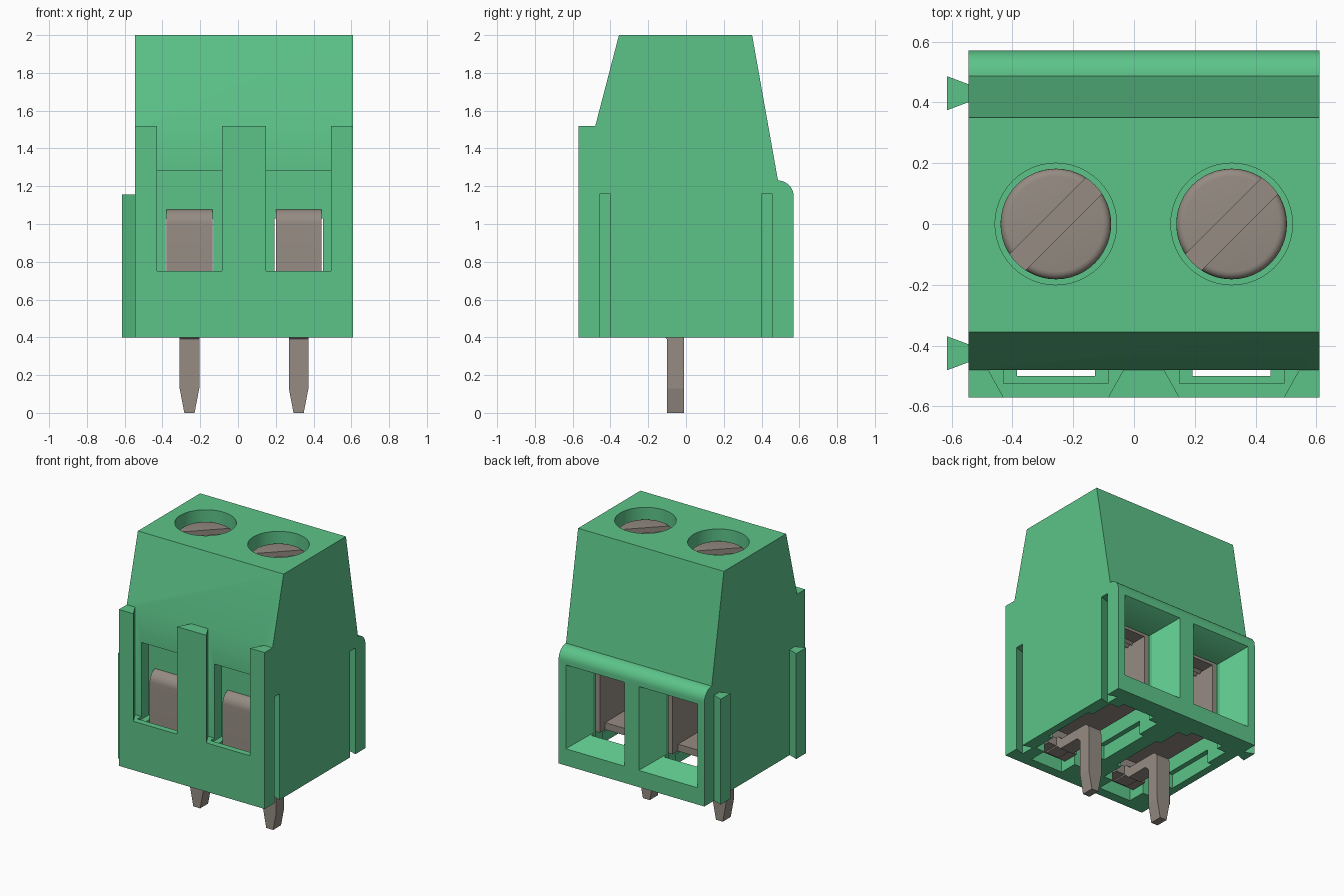
import bpy, bmesh, math
from mathutils import Matrix

old = bpy.data.objects.get("Cube")
if old:
    bpy.data.objects.remove(old, do_unlink=True)


def material(name, rgb):
    m = bpy.data.materials.new(name)
    m.use_nodes = True
    m.diffuse_color = (*rgb, 1)
    bsdf = next(n for n in m.node_tree.nodes if n.type == 'BSDF_PRINCIPLED')
    bsdf.inputs["Base Color"].default_value = (*rgb, 1)
    return m


GREEN = material("green plastic", (0.107, 0.55, 0.25))
METAL = material("warm grey metal", (0.30, 0.26, 0.225))


def finish(name, bm, mat):
    bmesh.ops.recalc_face_normals(bm, faces=bm.faces[:])
    me = bpy.data.meshes.new(name)
    bm.to_mesh(me)
    bm.free()
    me.materials.append(mat)
    ob = bpy.data.objects.new(name, me)
    bpy.context.collection.objects.link(ob)
    return ob


def prism(name, pts, axis, lo, hi, mat):
    """Extrude a 2D outline: (y, z) points along x, or (x, y) points along z."""
    def put(p, t):
        return (t, p[0], p[1]) if axis == 'x' else (p[0], p[1], t)
    bm = bmesh.new()
    a = [bm.verts.new(put(p, lo)) for p in pts]
    b = [bm.verts.new(put(p, hi)) for p in pts]
    bm.faces.new(a)
    bm.faces.new(b)
    for i in range(len(pts)):
        j = (i + 1) % len(pts)
        bm.faces.new((a[i], a[j], b[j], b[i]))
    return finish(name, bm, mat)


def box(name, x0, x1, y0, y1, z0, z1, mat):
    return prism(name, [(x0, y0), (x1, y0), (x1, y1), (x0, y1)], 'z', z0, z1, mat)


def frustum(name, c, mat):
    """Funnel narrowing from the rear face inwards."""
    bm = bmesh.new()
    rings = []
    for y, w, z0, z1 in ((0.60, 0.2515, 0.505, 1.137), (0.41, 0.128, 0.60, 1.03)):
        rings.append([bm.verts.new((c + x, y, z)) for x, z in
                      ((-w, z0), (w, z0), (w, z1), (-w, z1))])
    a, b = rings
    bm.faces.new(a)
    bm.faces.new(b)
    for i in range(4):
        j = (i + 1) % 4
        bm.faces.new((a[i], a[j], b[j], b[i]))
    return finish(name, bm, mat)


def cylinder(name, c, r, z0, z1, mat, bevel=0):
    bm = bmesh.new()
    bmesh.ops.create_cone(bm, cap_ends=True, segments=48, radius1=r, radius2=r, depth=z1 - z0,
                          matrix=Matrix.Translation((c, 0, (z0 + z1) / 2)))
    if bevel:
        rim = [e for e in bm.edges if all(v.co.z > z1 - 1e-4 for v in e.verts)]
        bmesh.ops.bevel(bm, geom=rim, offset=bevel, segments=4, profile=0.5, affect='EDGES')
    return finish(name, bm, mat)


def activate(ob):
    bpy.ops.object.select_all(action='DESELECT')
    ob.select_set(True)
    bpy.context.view_layer.objects.active = ob


def cut(ob, cutters):
    activate(ob)
    for k in cutters:
        k.hide_render = True
        m = ob.modifiers.new("cut", 'BOOLEAN')
        m.operation, m.solver, m.object = 'DIFFERENCE', 'EXACT', k
        bpy.ops.object.modifier_apply(modifier=m.name)
        bpy.data.objects.remove(k, do_unlink=True)


def smooth(ob):
    activate(ob)
    bpy.ops.object.shade_smooth_by_angle(angle=math.radians(30))


def arc(cx, cy, r, a0, a1, n):
    return [(cx + r * math.cos(math.radians(a0 + (a1 - a0) * i / n)),
             cy + r * math.sin(math.radians(a0 + (a1 - a0) * i / n))) for i in range(n + 1)]


POLES = {"left": 0.321, "right": -0.257}

# Housing shell with its rounded rear shoulder
outline = [(-0.57, 0.4), (-0.57, 1.52), (-0.48, 1.52), (-0.355, 2.0), (0.35, 2.0)]
outline += arc(0.487, 1.147, 0.083, 90, 0, 12) + [(0.57, 0.4)]
housing = prism("housing", outline, 'x', -0.545, 0.61, GREEN)

cutters = []
for side, c in POLES.items():
    # Dovetail channel in the front
    cutters.append(prism("channel_cutter", [(c + x, y) for x, y in (
        (-0.155, -0.60), (-0.172, -0.57), (-0.222, -0.48),
        (0.222, -0.48), (0.172, -0.57), (0.155, -0.60))], 'z', 0.75, 1.6, GREEN))
    # Front window, ledge step and tunnel through to the rear
    cutters.append(box("window_cutter", c - 0.172, c + 0.172, -0.62, -0.40, 0.75, 1.28, GREEN))
    cutters.append(box("ledge_cutter", c - 0.172, c + 0.172, -0.525, -0.40, 0.73, 0.8, GREEN))
    cutters.append(box("tunnel_cutter", c - 0.128, c + 0.128, -0.50, 0.43, 0.35, 1.03, GREEN))
    # Chamber for the metal clamp, open underneath
    cutters.append(box("chamber_cutter", c - 0.2, c + 0.2, -0.37, 0.38, 0.33, 1.12, GREEN))
    cutters.append(box("notch_cutter", c - 0.235, c + 0.235, -0.2, 0.2, 0.32, 0.5, GREEN))
    # Rear wire funnel and screw well
    cutters.append(frustum("funnel_cutter", c, GREEN))
    cutters.append(cylinder("well_cutter", c, 0.2, 1.65, 2.1, GREEN))

# Dovetail slots on the left side
for y in (-0.43, 0.428):
    cutters.append(prism("slot_cutter", [(0.54, y - 0.052), (0.61, y - 0.029), (0.64, y - 0.02),
                                         (0.64, y + 0.02), (0.61, y + 0.029), (0.54, y + 0.052)],
                         'z', 0.3, 1.16, GREEN))
cut(housing, cutters)
smooth(housing)

# Dovetail keys on the right side
for label, y in (("front", -0.425), ("rear", 0.43)):
    prism(label + "_key", [(-0.615, y - 0.056), (-0.54, y - 0.028),
                           (-0.54, y + 0.028), (-0.615, y + 0.056)], 'z', 0.4, 1.155, GREEN)

for side, c in POLES.items():
    # Slotted screw
    screw = cylinder(side + "_screw", c, 0.182, 1.62, 1.93, METAL, bevel=0.025)
    slot = box("slot_cutter", -0.3, 0.3, -0.037, 0.037, 1.88, 2.0, METAL)
    slot.matrix_world = Matrix.Translation((c, 0, 0)) @ Matrix.Rotation(math.radians(45), 4, 'Z')
    bpy.context.view_layer.update()
    cut(screw, [slot])
    smooth(screw)

    # Clamp cage: floor, roof with grip ridges, two cheeks
    box(side + "_clamp_floor", c - 0.165, c + 0.165, -0.33, 0.27, 0.57, 0.62, METAL)
    box(side + "_clamp_roof", c - 0.165, c + 0.165, -0.33, 0.33, 1.05, 1.09, METAL)
    for s in (-1, 1):
        x = sorted((c + s * 0.131, c + s * 0.165))
        box(side + "_clamp_cheek", x[0], x[1], -0.33, 0.33, 0.57, 1.09, METAL)
    ridges = [(-0.25, 1.06)]
    for i in range(12):
        ridges += [(-0.23 + i * 0.04, 1.033), (-0.21 + i * 0.04, 1.05)]
    prism(side + "_grip_ridges", ridges + [(0.25, 1.06)], 'x', c - 0.125, c + 0.125, METAL)

    # Bent front tongue
    tongue = [(-0.46, 0.47)] + arc(-0.38, 1.0, 0.08, 180, 90, 10) + [(-0.28, 1.08), (-0.28, 1.04)]
    tongue += arc(-0.38, 1.0, 0.04, 90, 180, 10) + [(-0.42, 0.47)]
    smooth(prism(side + "_tongue", tongue, 'x', c - 0.121, c + 0.121, METAL))

    # Solder pin: arm under the floor, bend and tapered leg
    box(side + "_pin_foot", c - 0.121, c + 0.121, -0.46, -0.34, 0.46, 0.52, METAL)
    arm = [(-0.44, 0.52), (-0.32, 0.52), (-0.29, 0.49)] + arc(-0.06, 0.44, 0.05, 90, 0, 6)
    arm += [(-0.01, 0.39), (-0.10, 0.39), (-0.13, 0.42), (-0.30, 0.42), (-0.33, 0.45), (-0.44, 0.45)]
    prism(side + "_pin_arm", arm, 'x', c - 0.052, c + 0.052, METAL)
    leg = box(side + "_pin_leg", c - 0.052, c + 0.052, -0.10, -0.01, 0.13, 0.40, METAL)
    bm = bmesh.new()
    bm.from_mesh(leg.data)
    base = [f for f in bm.faces if all(v.co.z < 0.14 for v in f.verts)]
    tip = bmesh.ops.extrude_face_region(bm, geom=base)["geom"]
    bmesh.ops.delete(bm, geom=base, context='FACES_ONLY')
    for v in (g for g in tip if isinstance(g, bmesh.types.BMVert)):
        v.co.z = 0
        v.co.x = c + (v.co.x - c) * 0.52
    bmesh.ops.recalc_face_normals(bm, faces=bm.faces[:])
    bm.to_mesh(leg.data)
    bm.free()
